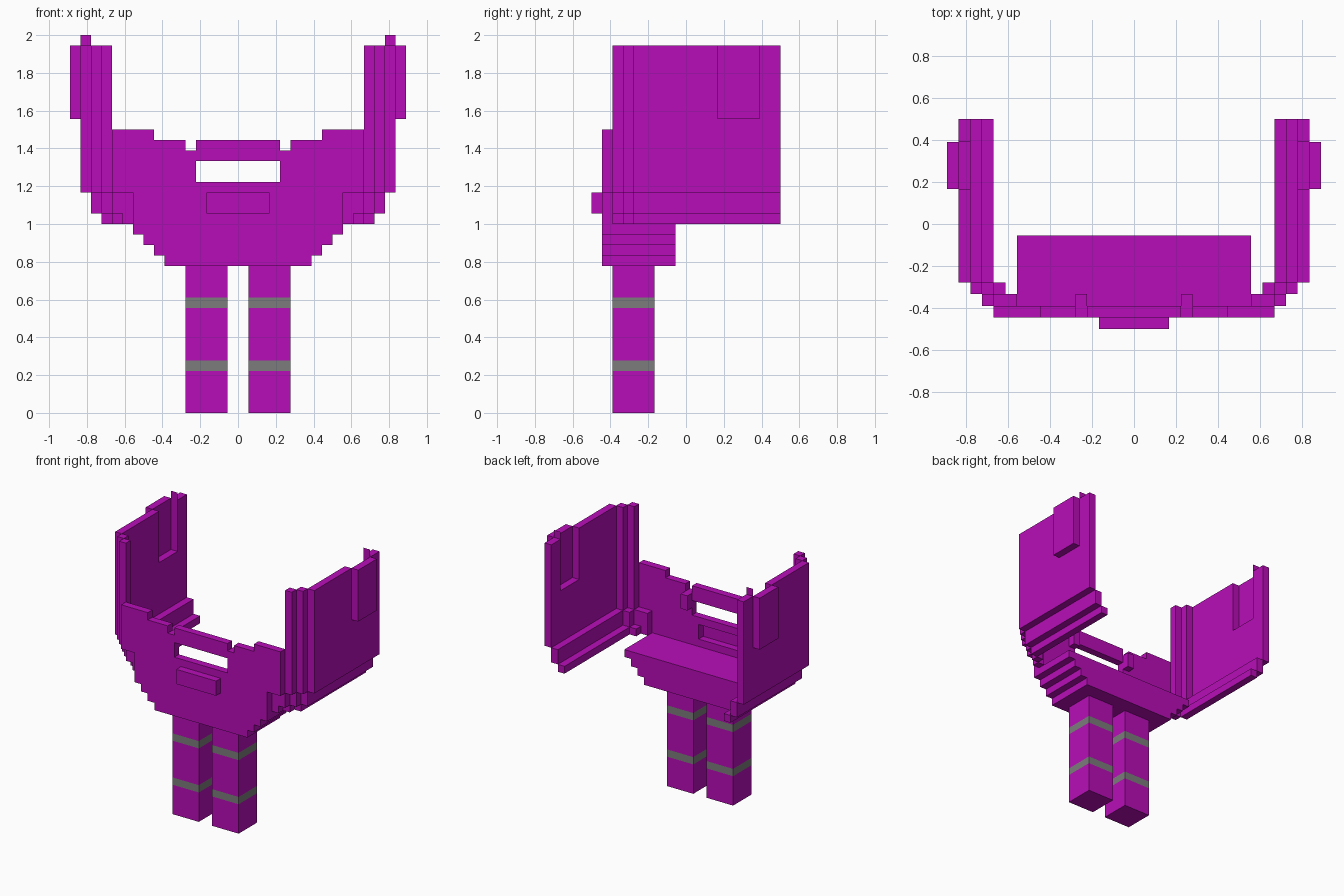
import bpy
import bmesh
from mathutils import Vector

cube = bpy.data.objects.get("Cube")
if cube:
    bpy.data.objects.remove(cube, do_unlink=True)

U = 1 / 18  # one block of the grid the model is made on


def material(name, color):
    mat = bpy.data.materials.new(name)
    mat.use_nodes = True
    mat.diffuse_color = color
    bsdf = next(n for n in mat.node_tree.nodes if n.type == "BSDF_PRINCIPLED")
    bsdf.inputs["Base Color"].default_value = color
    return mat


MAGENTA = material("magenta", (0.48, 0.004, 0.48, 1))
GREY = material("grey", (0.2, 0.2, 0.2, 1))


def finish(name, bm):
    bmesh.ops.recalc_face_normals(bm, faces=bm.faces)
    bmesh.ops.scale(bm, vec=(U, U, U), verts=bm.verts)
    mesh = bpy.data.meshes.new(name)
    bm.to_mesh(mesh)
    bm.free()
    mesh.materials.append(MAGENTA)
    mesh.materials.append(GREY)
    obj = bpy.data.objects.new(name, mesh)
    bpy.context.collection.objects.link(obj)
    return obj


def box_mesh(x, y, z):
    bm = bmesh.new()
    bmesh.ops.create_cube(bm, size=1)
    for v in bm.verts:
        v.co = Vector([(a + b) / 2 + c * (b - a) for (a, b), c in zip((x, y, z), v.co)])
    return bm


def box(name, x, y, z):
    return finish(name, box_mesh(x, y, z))


def rect(a, b, c, d):
    return [(a, c), (b, c), (b, d), (a, d)]


def extrude_profile(name, loops, place, depth):
    """Fill an outline with holes, then extrude it along depth."""
    bm = bmesh.new()
    edges = []
    for loop in loops:
        verts = [bm.verts.new(place(*p)) for p in loop]
        edges += [bm.edges.new((v, verts[i - 1])) for i, v in enumerate(verts)]
    bmesh.ops.triangle_fill(bm, edges=edges, use_beauty=True)
    out = bmesh.ops.extrude_face_region(bm, geom=bm.faces[:])
    moved = [g for g in out["geom"] if isinstance(g, bmesh.types.BMVert)]
    bmesh.ops.translate(bm, vec=depth, verts=moved)
    return finish(name, bm)


def mirrored(half):
    return half + [(-x, z) for x, z in reversed(half)]


# Stepped bowl at the base
steps = []
for i in range(4):
    steps += [(7 + i, 14 + i), (7 + i, 15 + i)]
extrude_profile("base_bowl", [mirrored(steps)], lambda x, z: (x, -8, z), (0, 7, 0))

# Front wall with notched rim, wide slot and recess behind the badge
rim = [(10, 18), (10, 21), (12, 21), (12, 27), (8, 27), (8, 26),
       (5, 26), (5, 25), (4, 25), (4, 26)]
extrude_profile("front_wall", [mirrored(rim), rect(-4, 4, 22, 24), rect(-3, 3, 19, 21)],
                lambda x, z: (x, -8, z), (0, 1, 0))
box("front_badge", (-3, 3), (-9, -8), (19, 21))

for side, word in ((1, "left"), (-1, "right")):
    def span(a, b):
        return tuple(sorted((a * side, b * side)))

    # Side wall with a raised tab and a recess closed by the outer pad
    wall = [(-5, 21), (9, 21), (9, 35), (7, 35), (7, 36), (3, 36), (3, 35), (-5, 35)]
    extrude_profile(word + "_side_wall", [wall, rect(3, 7, 28, 35)],
                    lambda y, z: (14 * side, y, z), (side, 0, 0))
    box(word + "_outer_pad", span(15, 16), (3, 7), (28, 35))

    # Corner columns joining the front and side walls
    box(word + "_front_column", span(12, 13), (-7, -6), (21, 35))
    box(word + "_rear_column", span(13, 14), (-6, -5), (21, 35))

    # Two stepped sills under the side wall, each turning the corner
    box(word + "_upper_sill", span(13, 14), (-5, 9), (19, 21))
    box(word + "_upper_sill_corner", span(12, 13), (-6, -5), (19, 21))
    box(word + "_upper_sill_front", span(10, 12), (-7, -6), (19, 21))
    box(word + "_lower_sill", span(12, 13), (-5, 9), (18, 19))
    box(word + "_lower_sill_corner", span(11, 12), (-6, -5), (18, 19))
    box(word + "_lower_sill_front", span(10, 11), (-7, -6), (18, 19))

    # Small block inside the front wall below the rim notch
    box(word + "_notch_block", span(4, 5), (-7, -6), (23, 25))

    # Leg with two grey bands
    bm = box_mesh(span(1, 5), (-7, -3), (0, 14))
    for z in (4, 5, 10, 11):
        bmesh.ops.bisect_plane(bm, geom=bm.verts[:] + bm.edges[:] + bm.faces[:],
                               plane_co=(0, 0, z), plane_no=(0, 0, 1))
    for f in bm.faces:
        z = f.calc_center_median().z
        f.material_index = int(4 < z < 5 or 10 < z < 11)
    finish(word + "_leg", bm)
